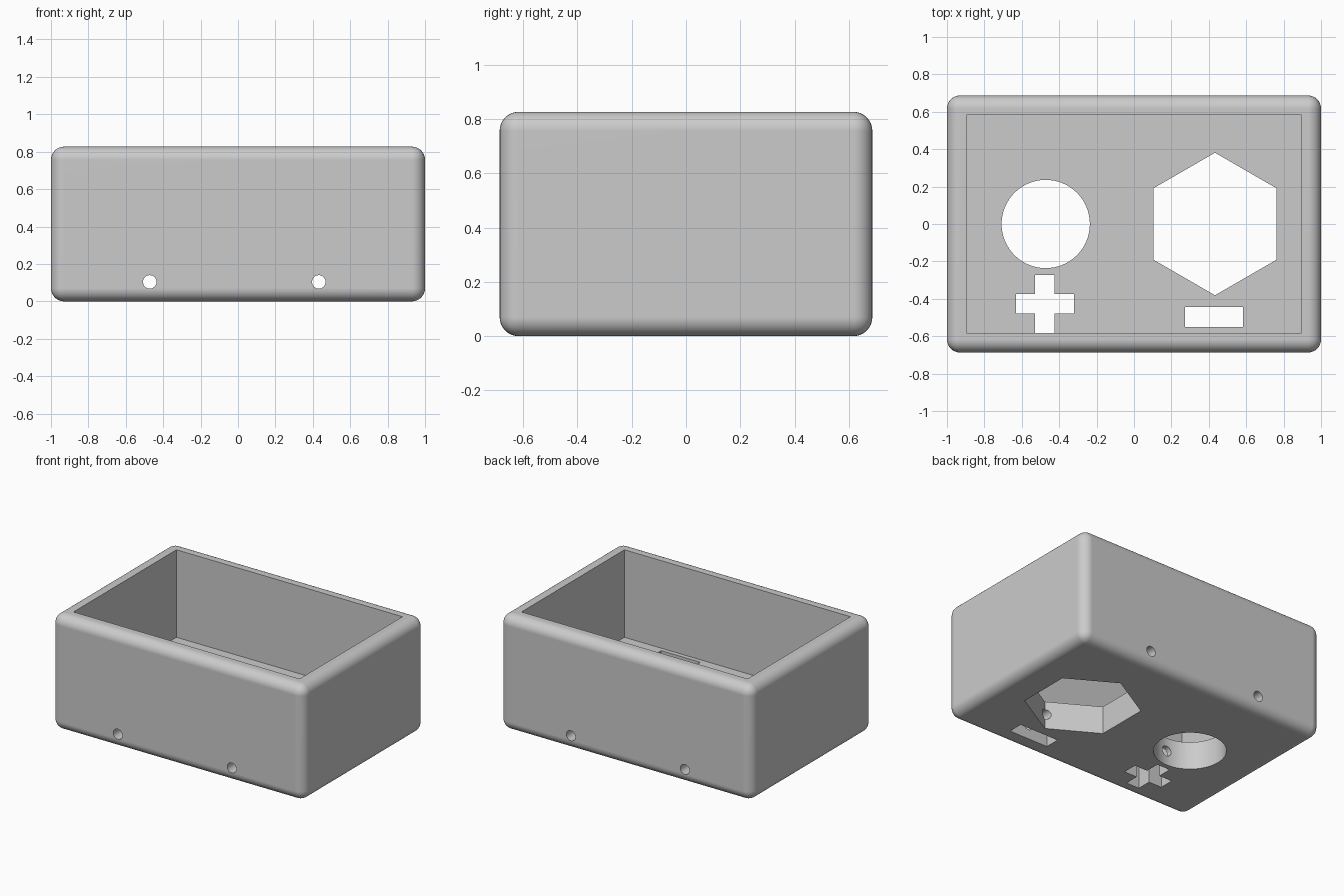
import bpy, bmesh
from math import radians, sin, cos, tau
from mathutils import Matrix, Vector

if "Cube" in bpy.data.objects:
    bpy.data.objects.remove(bpy.data.objects["Cube"], do_unlink=True)

LENGTH, WIDTH, HEIGHT = 2.0, 1.374, 0.827
WALL, FLOOR, FILLET = 0.104, 0.2, 0.07

grey = bpy.data.materials.new("plain grey")
grey.use_nodes = True
colour = (0.6, 0.6, 0.6, 1)
grey.diffuse_color = colour
grey.node_tree.nodes["Principled BSDF"].inputs["Base Color"].default_value = colour


def add_object(name, bm):
    bmesh.ops.recalc_face_normals(bm, faces=bm.faces[:])
    mesh = bpy.data.meshes.new(name)
    bm.to_mesh(mesh)
    bm.free()
    mesh.materials.append(grey)
    obj = bpy.data.objects.new(name, mesh)
    bpy.context.collection.objects.link(obj)
    return obj


def box(name, size, centre, fillet=0):
    bm = bmesh.new()
    bmesh.ops.create_cube(bm, size=1, matrix=Matrix.Translation(centre) @ Matrix.Diagonal((*size, 1)))
    if fillet:
        bmesh.ops.bevel(bm, geom=bm.edges[:], offset=fillet, segments=8, profile=0.5, affect="EDGES")
    return add_object(name, bm)


def prism(name, outline, centre, depth, turn=Matrix()):
    """Extrude a flat outline symmetrically about its centre."""
    bm = bmesh.new()
    place = Matrix.Translation(centre) @ turn
    face = bm.faces.new([bm.verts.new(place @ Vector((x, y, -depth / 2))) for x, y in outline])
    top = bmesh.ops.extrude_face_region(bm, geom=[face])["geom"]
    shift = place.to_3x3() @ Vector((0, 0, depth))
    bmesh.ops.translate(bm, vec=shift, verts=[v for v in top if isinstance(v, bmesh.types.BMVert)])
    return add_object(name, bm)


def ring(radius, sides, start=0):
    return [(radius * cos(start + tau * i / sides), radius * sin(start + tau * i / sides)) for i in range(sides)]


def cross(reach, half):
    arm = [(half, -half), (reach, -half), (reach, half)]
    turns = [(1, 0), (0, 1), (-1, 0), (0, -1)]
    return [(x * c - y * s, x * s + y * c) for c, s in turns for x, y in arm]


# Rounded outer body
case = box("open_case", (LENGTH, WIDTH, HEIGHT), (0, 0, HEIGHT / 2), FILLET)

# Cavity open at the top
cutters = [box("cavity_cutter", (LENGTH - 2 * WALL, WIDTH - 2 * WALL, HEIGHT), (0, 0, FLOOR + HEIGHT / 2))]

# Shaped openings through the floor
deep = 2 * FLOOR + 0.1
cutters += [
    prism("round_cutter", ring(0.236, 64), (-0.472, 0, 0), deep),
    prism("hexagon_cutter", ring(0.381, 6, radians(30)), (0.433, 0, 0), deep),
    prism("cross_cutter", cross(0.155, 0.052), (-0.477, -0.427, 0), deep),
    box("slot_cutter", (0.31, 0.107, deep), (0.428, -0.498, 0)),
]

# Pin holes running front to back inside the floor
for x in (-0.472, 0.432):
    cutters.append(prism("pin_cutter", ring(0.036, 32), (x, 0, 0.104), WIDTH + 0.2,
                         Matrix.Rotation(radians(90), 4, "X")))

bpy.context.view_layer.objects.active = case
for cutter in cutters:
    cutter.hide_render = True
    cut = case.modifiers.new(cutter.name, "BOOLEAN")
    cut.object, cut.operation, cut.solver = cutter, "DIFFERENCE", "EXACT"
    bpy.ops.object.modifier_apply(modifier=cut.name)
    bpy.data.objects.remove(cutter, do_unlink=True)

# Smooth fillets and hole walls, crisp rims
bpy.ops.object.select_all(action="DESELECT")
case.select_set(True)
bpy.ops.object.shade_smooth_by_angle(angle=radians(30))
weighted = case.modifiers.new("flat_face_normals", "WEIGHTED_NORMAL")
weighted.keep_sharp = True
